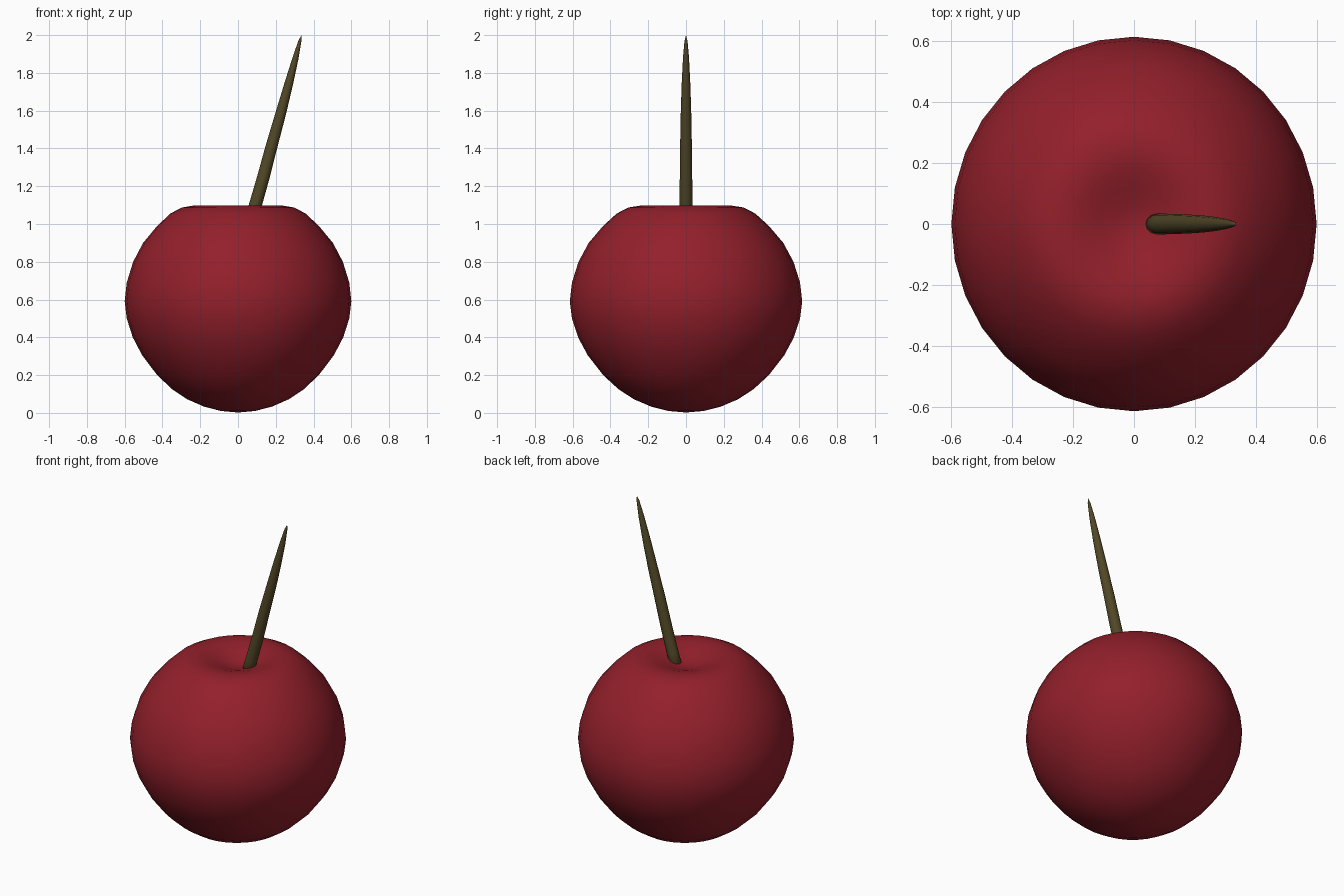
import bpy, bmesh, math
from mathutils import Vector

if "Cube" in bpy.data.objects:
    bpy.data.objects.remove(bpy.data.objects["Cube"])


def finish(name, bm, color):
    bmesh.ops.recalc_face_normals(bm, faces=bm.faces)
    for f in bm.faces:
        f.smooth = True
    me = bpy.data.meshes.new(name)
    bm.to_mesh(me)
    bm.free()
    mat = bpy.data.materials.new(name + "_color")
    mat.diffuse_color = color
    mat.use_nodes = True
    mat.node_tree.nodes["Principled BSDF"].inputs["Base Color"].default_value = mat.diffuse_color
    me.materials.append(mat)
    ob = bpy.data.objects.new(name, me)
    bpy.context.collection.objects.link(ob)
    return ob


def skin(bm, rings, start, end):
    """Bridge rings of vertices and close both ends with a fan."""
    n = len(rings[0])
    for a, b in zip(rings, rings[1:]):
        for i in range(n):
            j = (i + 1) % n
            bm.faces.new((a[i], a[j], b[j], b[i]))
    for ring, pt in ((rings[0], start), (rings[-1], end)):
        tip = bm.verts.new(pt)
        for i in range(n):
            bm.faces.new((ring[i], ring[(i + 1) % n], tip))


# Fruit: turned profile (radius, height) with a dimple around the stem
profile = [(.09, .01), (.18, .033), (.27, .072), (.35, .125), (.43, .20),
           (.51, .305), (.56, .40), (.592, .50), (.603, .59), (.592, .69),
           (.558, .80), (.505, .90), (.43, .99), (.36, 1.055), (.30, 1.087),
           (.24, 1.097), (.18, 1.088), (.12, 1.068), (.06, 1.045)]
SEG = 32
bm = bmesh.new()
rings = []
for r, z in profile:
    rings.append([bm.verts.new((r * .995 * math.cos(a), r * 1.02 * math.sin(a), z))
                  for a in (math.tau * i / SEG for i in range(SEG))])
skin(bm, rings, (0, 0, .002), (0, 0, 1.035))
finish("fruit", bm, (.29, .014, .024, 1))

# Stem: tapered, gently bent tube (x, z, radius)
path = [(.055, .98, .034), (.092, 1.1, .034), (.135, 1.25, .033),
        (.18, 1.42, .031), (.225, 1.58, .028), (.268, 1.74, .023),
        (.305, 1.88, .016), (.328, 1.97, .008)]
bm = bmesh.new()
rings = []
for k, (x, z, r) in enumerate(path):
    a, b = path[max(k - 1, 0)], path[min(k + 1, len(path) - 1)]
    t = Vector((b[0] - a[0], 0, b[1] - a[1])).normalized()
    side = Vector((t.z, 0, -t.x))
    rings.append([bm.verts.new(Vector((x, 0, z)) + side * (r * math.cos(u))
                               + Vector((0, r * math.sin(u), 0)))
                  for u in (math.tau * i / 12 for i in range(12))])
skin(bm, rings, (.055, 0, .97), (.336, 0, 2.0))
finish("stem", bm, (.085, .065, .02, 1))
